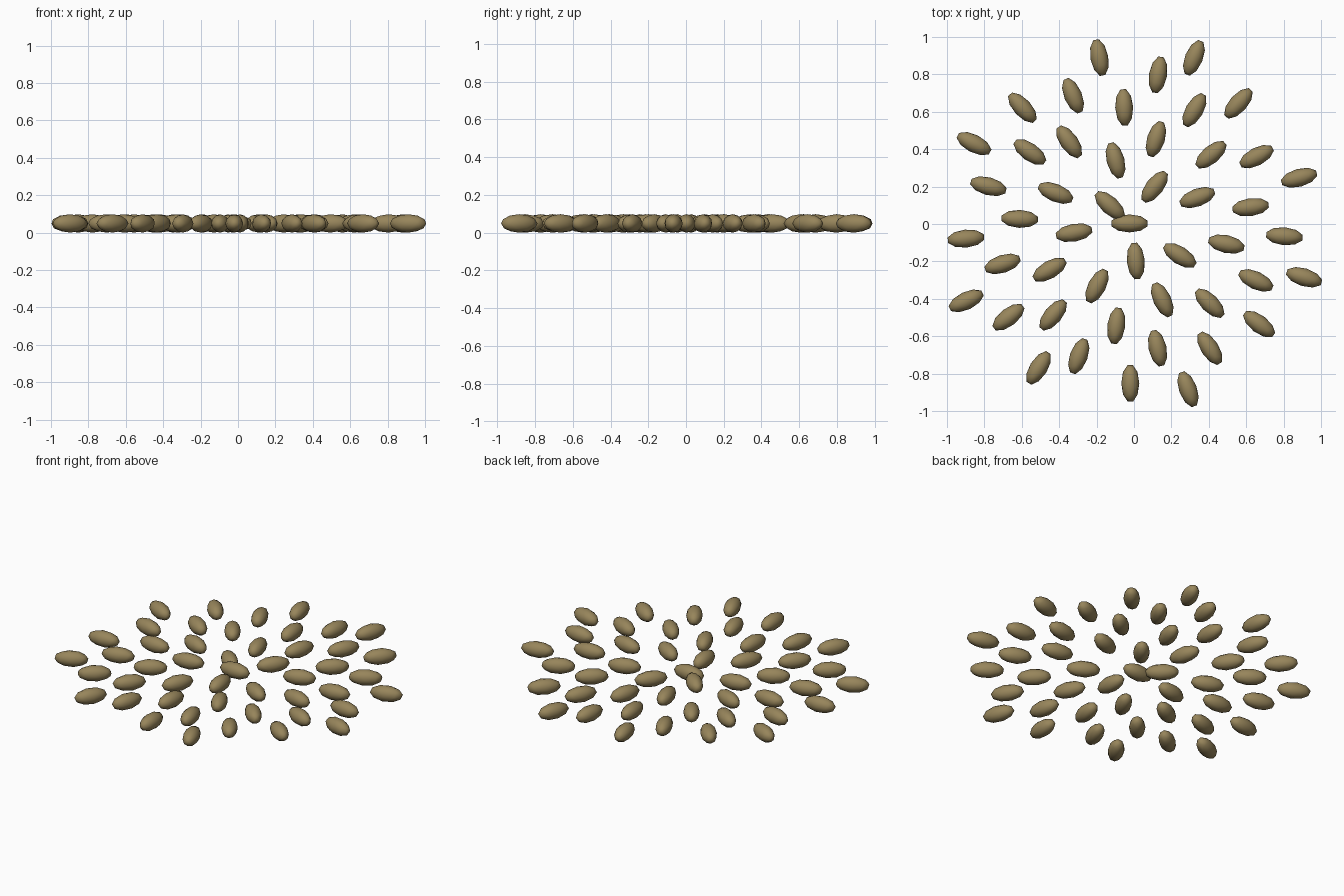
import bpy, math
from mathutils import Matrix, Vector

cube = bpy.data.objects.get("Cube")
if cube:
    bpy.data.objects.remove(cube, do_unlink=True)

# Husk colour shared by all seeds
husk = bpy.data.materials.new("seed_husk_brown")
husk.use_nodes = True
husk.diffuse_color = (0.31, 0.235, 0.105, 1)
shader = next(n for n in husk.node_tree.nodes if n.type == "BSDF_PRINCIPLED")
shader.inputs["Base Color"].default_value = husk.diffuse_color
shader.inputs["Roughness"].default_value = 0.8

# One low-poly seed mesh, stretched along x
SEED_SIZE = Vector((0.102, 0.048, 0.049))
bpy.ops.mesh.primitive_ico_sphere_add(subdivisions=2, radius=1)
first_seed = bpy.context.object
seed_mesh = first_seed.data
seed_mesh.name = "seed"
seed_mesh.transform(Matrix.Diagonal(SEED_SIZE.to_4d()))
seed_mesh.materials.append(husk)
bpy.ops.object.shade_smooth()

# Golden-angle spiral of seeds, each pointing outward
SEED_COUNT = 48
SPACING = 0.1425
GOLDEN_ANGLE = math.pi * (3 - math.sqrt(5))
NUDGE = 0.016
nudged_right = {2, 6, 13, 22, 26, 32, 42}
nudged_left = {3, 4, 8, 10, 14, 27, 28, 39, 44, 45}

for i in range(SEED_COUNT):
    if i == 0:
        seed = first_seed
    else:
        seed = bpy.data.objects.new("seed", seed_mesh)
        bpy.context.collection.objects.link(seed)
    seed.name = f"seed_{i + 1}"
    angle = i * GOLDEN_ANGLE
    reach = SPACING * math.sqrt(i)
    shift = NUDGE * ((i in nudged_right) - (i in nudged_left))
    seed.location = (reach * math.cos(angle) - 0.024 + shift,
                     reach * math.sin(angle) + 0.003, SEED_SIZE.z)
    seed.rotation_euler.z = angle
